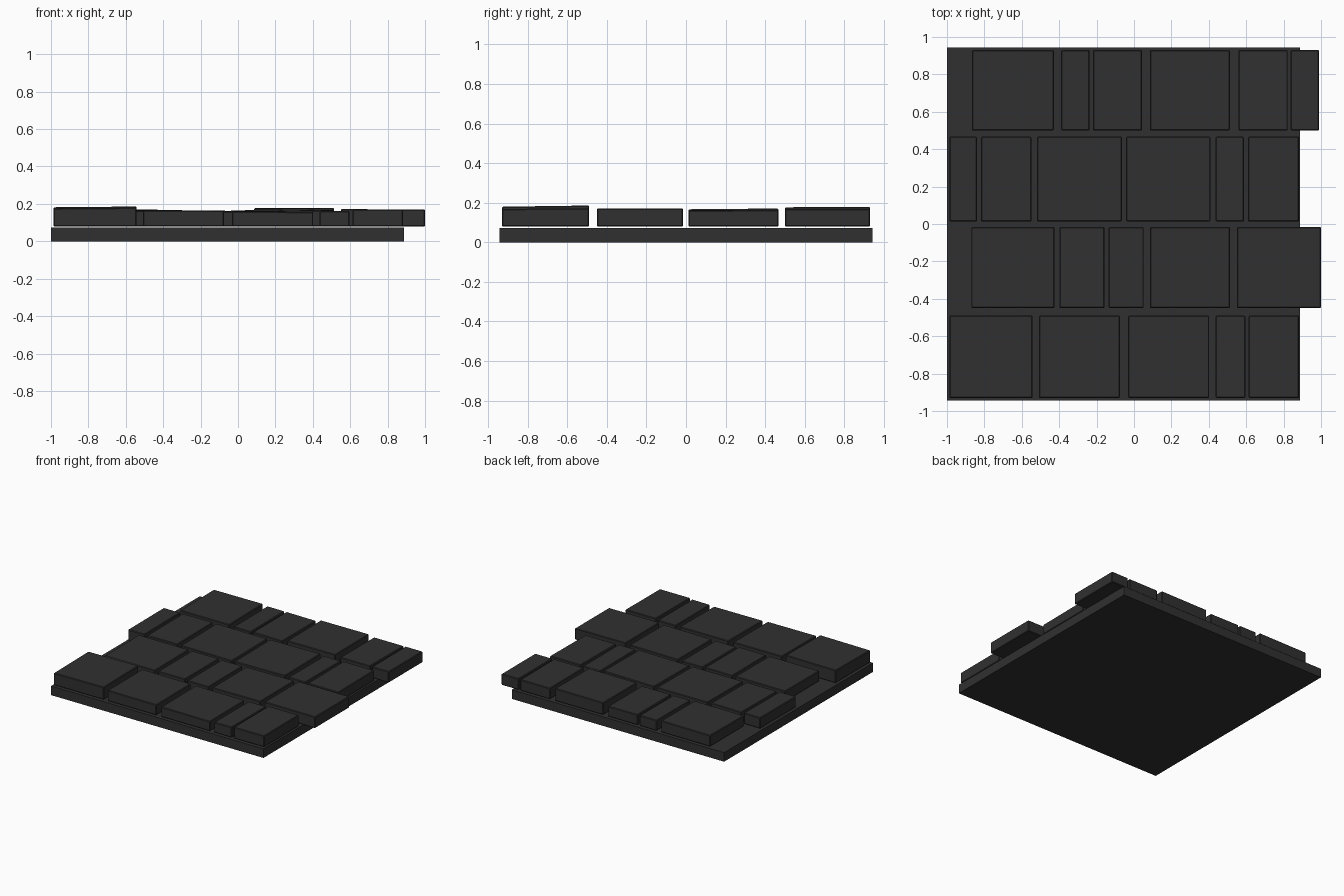
import bpy, bmesh

mat = bpy.data.materials.new("charcoal stone")
mat.diffuse_color = (0.03, 0.03, 0.03, 1)


def block(name, x0, x1, y0, y1, z0, z1, tilt_x=0.0, tilt_y=0.0, bevel=0.005):
    """Box with a slightly tilted top and worn edges."""
    bm = bmesh.new()
    bmesh.ops.create_cube(bm, size=1)
    for v in bm.verts:
        sx, sy, sz = (1 if c > 0 else -1 for c in v.co)
        v.co.x = x1 if sx > 0 else x0
        v.co.y = y1 if sy > 0 else y0
        v.co.z = z1 + sx * tilt_x + sy * tilt_y if sz > 0 else z0
    if bevel:
        bmesh.ops.bevel(bm, geom=bm.edges[:], offset=bevel, segments=1, affect='EDGES')
    me = bpy.data.meshes.new(name)
    bm.to_mesh(me)
    bm.free()
    me.materials.append(mat)
    ob = bpy.data.objects.new(name, me)
    bpy.context.collection.objects.link(ob)


# Mortar bed under the paving
block("base_slab", -1.0, 0.887, -0.944, 0.944, 0.0, 0.073, bevel=0)

# Rows of stones: (y range), then (x start, x end, top height, x tilt, y tilt)
rows = [
    ((0.50, 0.93), [(-0.866, -0.428, .168, .001, .002), (-0.39, -0.237, .162, 0, .001),
                    (-0.22, 0.043, .162, -.001, 0), (0.085, 0.513, .177, .001, .001),
                    (0.558, 0.822, .168, 0, -.001), (0.838, 0.99, .168, 0, 0)]),
    ((0.013, 0.467), [(-0.987, -0.84, .166, 0, .001), (-0.818, -0.548, .165, .001, .002),
                      (-0.518, -0.065, .163, -.001, .002), (-0.042, 0.408, .166, .003, .002),
                      (0.437, 0.588, .162, 0, -.001), (0.61, 0.883, .162, 0, .002)]),
    ((-0.45, -0.016), [(-0.87, -0.425, .164, 0, .001), (-0.398, -0.157, .164, .001, 0),
                       (-0.135, 0.052, .160, 0, .001), (0.085, 0.513, .164, .002, .001),
                       (0.55, 1.0, .171, -.001, 0)]),
    ((-0.93, -0.49), [(-0.987, -0.542, .181, .002, .003), (-0.508, -0.075, .165, -.001, .001),
                      (-0.032, 0.402, .160, -.001, .002), (0.437, 0.595, .162, .001, 0),
                      (0.613, 0.883, .170, 0, .001)]),
]
for r, ((y0, y1), stones) in enumerate(rows):
    for i, (x0, x1, top, tx, ty) in enumerate(stones):
        block(f"paving_stone_{r + 1}_{i + 1}", x0, x1, y0, y1, 0.079, top, tx, ty)
